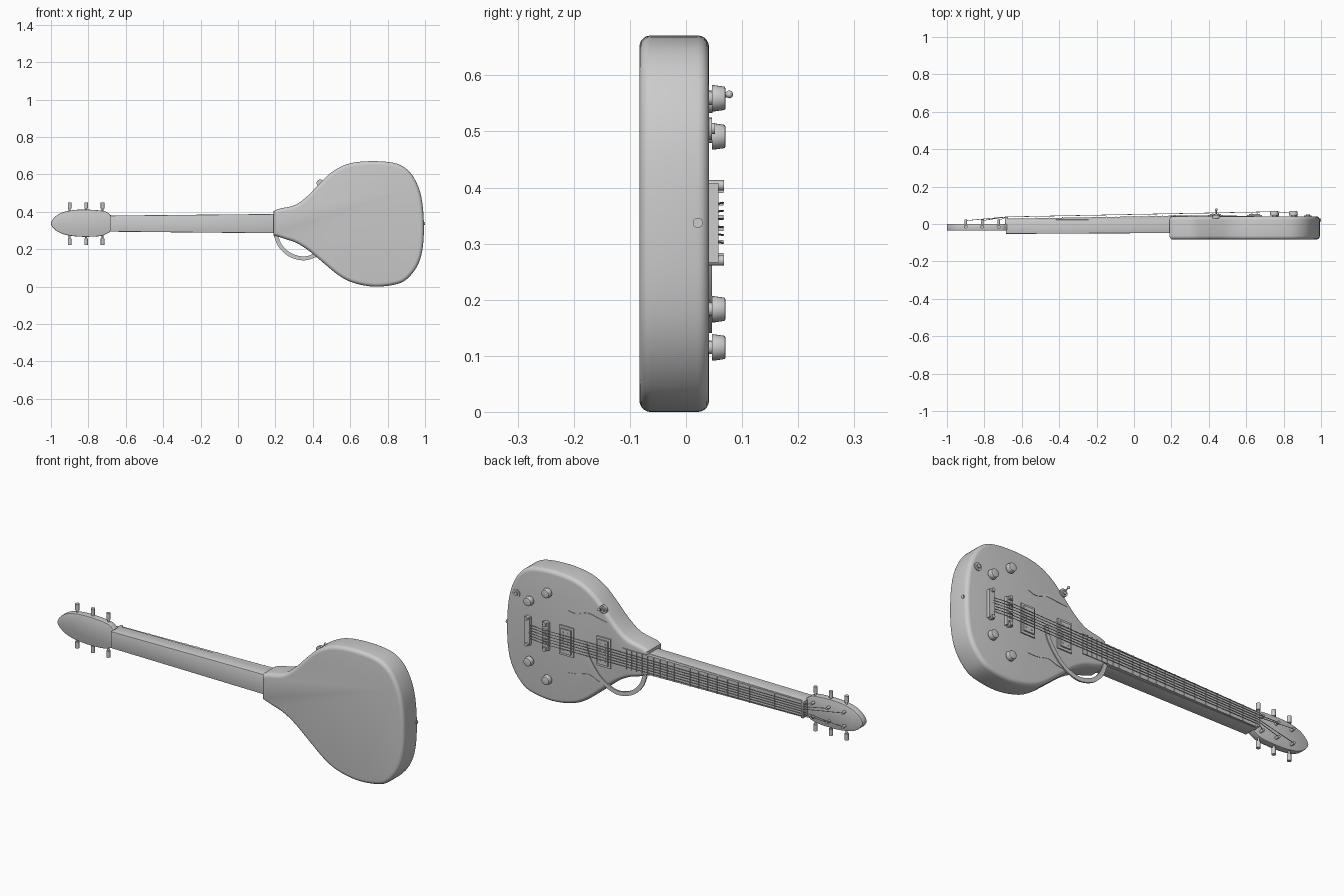
import bpy, bmesh, math
from mathutils import Vector, Matrix

if "Cube" in bpy.data.objects:
    bpy.data.objects.remove(bpy.data.objects["Cube"])

GREY = (0.6, 0.6, 0.6, 1)
mat = bpy.data.materials.new("plain grey")
mat.use_nodes = True
mat.diffuse_color = GREY
mat.node_tree.nodes["Principled BSDF"].inputs["Base Color"].default_value = GREY

MID = 0.337      # height of the string line
FACE = 0.041     # y of the body's playing face


def finish(name, bm, bevel=0, segments=2, limit=40):
    bmesh.ops.recalc_face_normals(bm, faces=bm.faces)
    mesh = bpy.data.meshes.new(name)
    bm.to_mesh(mesh)
    bm.free()
    mesh.materials.append(mat)
    ob = bpy.data.objects.new(name, mesh)
    bpy.context.collection.objects.link(ob)
    bpy.ops.object.select_all(action='DESELECT')
    ob.select_set(True)
    bpy.context.view_layer.objects.active = ob
    if bevel:
        mod = ob.modifiers.new("Rounded edges", 'BEVEL')
        mod.width, mod.segments = bevel, segments
        mod.angle_limit = math.radians(limit)
        mod.use_clamp_overlap = False
        bpy.ops.object.modifier_apply(modifier=mod.name)
    bpy.ops.object.shade_smooth_by_angle(angle=math.radians(35))
    return ob


def smooth_path(pts, sub=5):
    """Catmull-Rom curve through 2D points."""
    p = [Vector(q) for q in pts]
    p = [2 * p[0] - p[1]] + p + [2 * p[-1] - p[-2]]
    out = []
    for a, b, c, d in zip(p, p[1:], p[2:], p[3:]):
        for i in range(sub):
            t = i / sub
            out.append(0.5 * (2 * b + (c - a) * t + (2 * a - 5 * b + 4 * c - d) * t**2
                              + (3 * b - a - 3 * c + d) * t**3))
    return out + [p[-2]]


def slab(bm, outline, y0, y1):
    """Extrude an x-z outline from y0 to y1."""
    low = [bm.verts.new((x, y0, z)) for x, z in outline]
    high = [bm.verts.new((x, y1, z)) for x, z in outline]
    bm.faces.new(low)
    bm.faces.new(high)
    for i in range(len(low)):
        j = (i + 1) % len(low)
        bm.faces.new((low[i], low[j], high[j], high[i]))


def ribbon(bm, pts, width, y0, y1, taper=False):
    path = smooth_path(pts)
    left, right = [], []
    for i, p in enumerate(path):
        d = path[min(i + 1, len(path) - 1)] - path[max(i - 1, 0)]
        n = Vector((-d.y, d.x)).normalized() * width / 2
        if taper:
            n *= 0.25 + math.sin(math.pi * i / (len(path) - 1))
        left.append(p + n)
        right.append(p - n)
    slab(bm, left + right[::-1], y0, y1)


def box(bm, x, z, sx, sz, y0, y1):
    m = Matrix.Translation((x, (y0 + y1) / 2, z)) @ Matrix.Diagonal((sx, y1 - y0, sz, 1))
    bmesh.ops.create_cube(bm, size=1, matrix=m)


def rod(bm, a, b, r1, r2=None, sides=16):
    a, b = Vector(a), Vector(b)
    m = Matrix.Translation((a + b) / 2) @ (b - a).to_track_quat('Z', 'Y').to_matrix().to_4x4()
    bmesh.ops.create_cone(bm, cap_ends=True, segments=sides, radius1=r1,
                          radius2=r1 if r2 is None else r2, depth=(b - a).length, matrix=m)


def ball(bm, centre, r):
    bmesh.ops.create_uvsphere(bm, u_segments=16, v_segments=10, radius=r,
                              matrix=Matrix.Translation(centre))


def beam(bm, start, end):
    """Tapered beam along x; each end is (x, half height, y0, y1)."""
    rings = [[bm.verts.new((x, y, MID + s * h)) for y, s in ((y0, -1), (y1, -1), (y1, 1), (y0, 1))]
             for x, h, y0, y1 in (start, end)]
    for r in rings:
        bm.faces.new(r)
    for i in range(4):
        j = (i + 1) % 4
        bm.faces.new((rings[0][i], rings[0][j], rings[1][j], rings[1][i]))


# Body
bm = bmesh.new()
slab(bm, smooth_path([
    (.19, .403), (.222, .417), (.305, .436), (.37, .483), (.435, .55), (.505, .615), (.595, .658),
    (.713, .671), (.836, .661), (.905, .626), (.95, .565), (.98, .48), (.993, .36), (.99, .227),
    (.968, .131), (.921, .058), (.858, .016), (.735, 0), (.622, .019), (.542, .058), (.446, .136),
    (.371, .198), (.307, .236), (.248, .256), (.19, .275)]), -.083, FACE)
finish("body", bm, 0.02, 5, 78)

# Headstock
bm = bmesh.new()
slab(bm, smooth_path([
    (-.68, .382), (-.72, .405), (-.84, .412), (-.925, .401), (-.975, .376), (-1, .337),
    (-.975, .302), (-.925, .278), (-.84, .267), (-.74, .27), (-.70, .284), (-.68, .296)]), -.035, 0)
finish("headstock", bm, 0.004, 2, 60)

# Neck, fretboard, nut and frets
bm = bmesh.new()
beam(bm, (-.685, .043, -.053, .022), (.25, .052, -.048, .026))
finish("neck", bm, 0.004)
bm = bmesh.new()
beam(bm, (-.68, .040, .02, .028), (.33, .050, .02, .046))
finish("fretboard", bm)
bm = bmesh.new()
box(bm, -.682, MID, .014, .084, .0, .037)
finish("nut", bm, 0.002)
bm = bmesh.new()
for i in range(1, 21):
    x = -.68 + 1.438 * (1 - 2 ** (-i / 12))
    if x < .325:
        t = (x + .68) / 1.01
        box(bm, x, MID, .005, .08 + .02 * t, .026 + .018 * t, .031 + .018 * t)
finish("frets", bm)

# Tuning pegs, string posts and strings
pegs, posts, strings = bmesh.new(), bmesh.new(), bmesh.new()
for side in (-1, 1):
    for i, x in enumerate((-.724, -.812, -.90)):
        rod(pegs, (x, -.014, MID + side * .05), (x, -.014, MID + side * .085), .005)
        rod(pegs, (x, -.014, MID + side * .08), (x, -.014, MID + side * .113), .010)
        post = (x, .018, MID + side * .036)
        rod(posts, (x, -.005, post[2]), (x, .023, post[2]), .007)
        k = side * (2.5 - i) / 2.5
        route = [(.86, .056, MID + k * .034), (.758, .066, MID + k * .036),
                 (-.682, .038, MID + k * .030), post]
        for a, b in zip(route, route[1:]):
            rod(strings, a, b, .0018, sides=6)
finish("tuning_pegs", pegs)
finish("string_posts", posts)
finish("strings", strings)

# Bridge and tailpiece
for name, x, width in (("bridge", .758, .034), ("tailpiece", .86, .03)):
    bm = bmesh.new()
    box(bm, x, MID, width, .142, FACE - .002, .058)
    for side in (-1, 1):
        rod(bm, (x, FACE, MID + side * .067), (x, .068, MID + side * .067), .009)
    if name == "bridge":
        for i in range(6):
            box(bm, x, MID + (i - 2.5) * .0225, .02, .006, .055, .067)
    finish(name, bm)

# Pickups with surrounds and pole pieces
for name, x in (("bridge_pickup", .645), ("neck_pickup", .435)):
    bm = bmesh.new()
    box(bm, x, MID, .08, .15, FACE - .002, .047)
    box(bm, x, MID, .058, .125, .045, .054)
    for i in range(6):
        for dx in (-.015, .015):
            z = MID + (i - 2.5) * .018
            rod(bm, (x + dx, .053, z), (x + dx, .056, z), .004, sides=10)
    finish(name, bm)

# Control knobs
bm = bmesh.new()
for side in (-1, 1):
    for x, dz in ((.75, .222), (.852, .154)):
        z = MID + side * dz
        rod(bm, (x, FACE - .002, z), (x, .047, z), .012)
        rod(bm, (x, .046, z), (x, .07, z), .024, .0205, 24)
finish("control_knobs", bm, 0.002)

# Toggle switch
bm = bmesh.new()
rod(bm, (.44, .03, .553), (.44, .047, .553), .02)
rod(bm, (.44, .045, .553), (.44, .054, .553), .011)
rod(bm, (.44, .05, .555), (.44, .076, .566), .003)
ball(bm, (.44, .077, .566), .007)
finish("toggle_switch", bm)

# Cable socket and strap button
bm = bmesh.new()
rod(bm, (.93, FACE - .005, .505), (.93, .046, .505), .02)
rod(bm, (.93, .045, .505), (.93, .052, .505), .01)
finish("cable_socket", bm)
bm = bmesh.new()
rod(bm, (.985, .021, MID), (1.0, .021, MID), .005, .009)
finish("strap_button", bm)

# Curved guard strip beside the neck
bm = bmesh.new()
ribbon(bm, [(.54, .35), (.52, .28), (.465, .205), (.405, .165), (.345, .151),
            (.275, .172), (.225, .22), (.2, .28)], .021, FACE - .003, .046)
finish("guard_strip", bm)

# Sound slots
bm = bmesh.new()
ribbon(bm, [(.64, .495), (.595, .487), (.53, .506), (.477, .5), (.42, .492)],
       .009, FACE - .003, .043, True)
ribbon(bm, [(.64, .176), (.585, .18), (.525, .194), (.475, .178), (.42, .168)],
       .009, FACE - .003, .043, True)
finish("sound_slots", bm)
